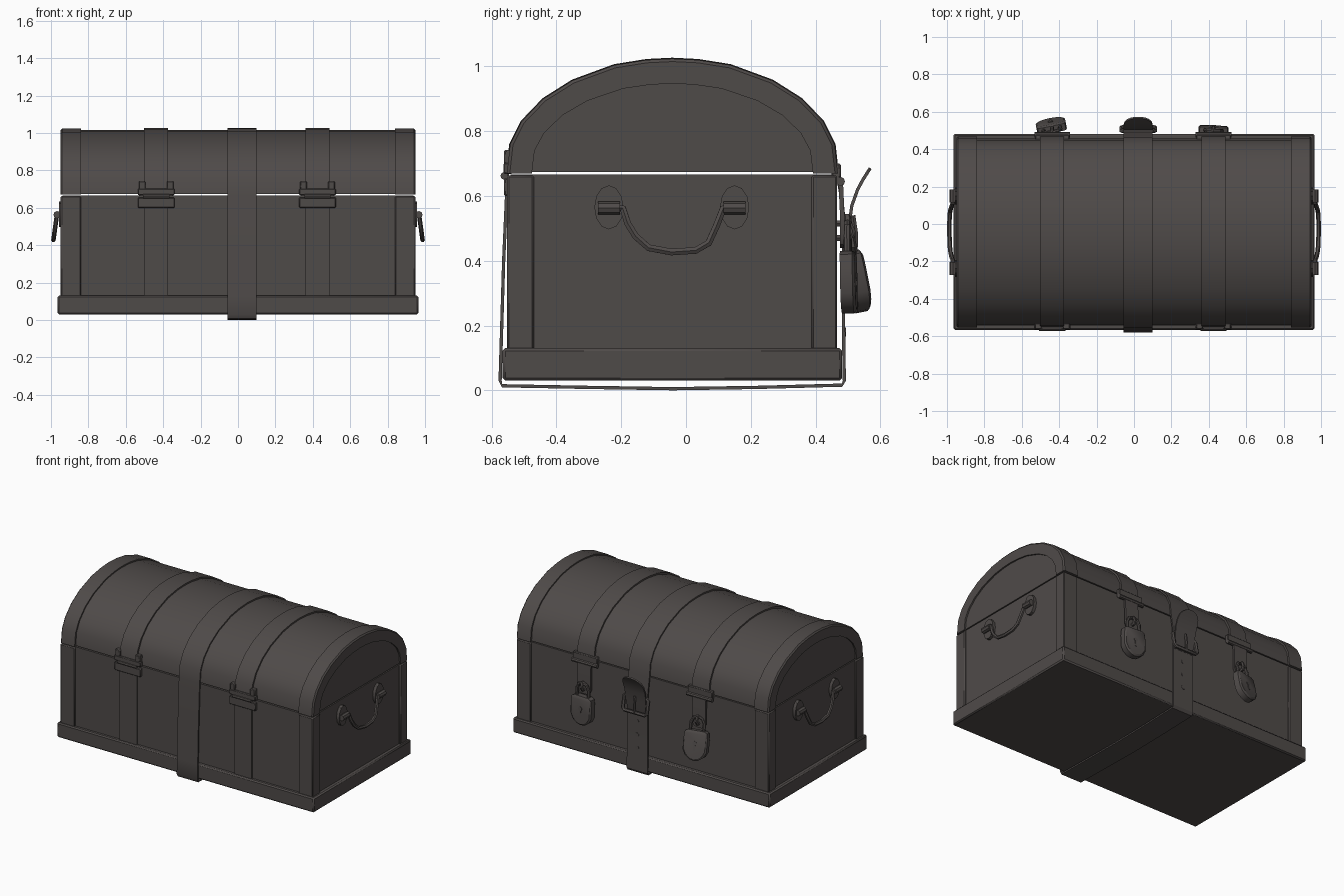
import bpy, bmesh, math
from mathutils import Vector, Matrix

if "Cube" in bpy.data.objects:
    bpy.data.objects.remove(bpy.data.objects["Cube"])


def material(name, rgb):
    m = bpy.data.materials.new(name)
    m.diffuse_color = (*rgb, 1)
    m.use_nodes = True
    m.node_tree.nodes["Principled BSDF"].inputs["Base Color"].default_value = m.diffuse_color
    return m


DARK = material("dark_grey_brown", (0.078, 0.069, 0.066))
CY, SEAM = -0.042, 0.67          # chest centre in y, height of lid seam


def loft(name, rings, closed=False, mat=DARK, xf=None):
    """Skin a list of equal-sized rings, capping the ends of open lofts."""
    bm = bmesh.new()
    vs = [[bm.verts.new(p) for p in r] for r in rings]
    n = len(rings[0])
    for i in range(len(vs) if closed else len(vs) - 1):
        a, b = vs[i], vs[(i + 1) % len(vs)]
        for j in range(n):
            k = (j + 1) % n
            bm.faces.new((a[j], a[k], b[k], b[j]))
    if not closed:
        bm.faces.new(vs[0])
        bm.faces.new(vs[-1])
    bmesh.ops.recalc_face_normals(bm, faces=bm.faces)
    if xf:
        bm.transform(xf)
    me = bpy.data.meshes.new(name)
    bm.to_mesh(me)
    bm.free()
    me.materials.append(mat)
    ob = bpy.data.objects.new(name, me)
    bpy.context.collection.objects.link(ob)
    return ob


def prism_x(name, profile, x0, x1):
    return loft(name, [[(x, y, z) for y, z in profile] for x in (x0, x1)])


def box(name, x0, x1, y0, y1, z0, z1, bevel=0):
    ob = prism_x(name, [(y0, z0), (y1, z0), (y1, z1), (y0, z1)], x0, x1)
    if bevel:
        mod = ob.modifiers.new("bevel", "BEVEL")
        mod.width = bevel
        mod.segments = 1
    return ob


def tangents(pts, closed=False):
    n = len(pts)
    return [((pts[(i + 1) % n] if closed or i < n - 1 else pts[i])
             - (pts[i - 1] if closed or i else pts[i])).normalized() for i in range(n)]


def ribbon(name, path, x, width, t):
    """Flat strap following a (y, z) path; width may vary per point."""
    pts = [Vector((0, y, z)) for y, z in path]
    ws = width if isinstance(width, list) else [width] * len(pts)
    rings = []
    for p, tan, w in zip(pts, tangents(pts), ws):
        n = tan.cross(Vector((1, 0, 0))) * t / 2
        h = Vector((w / 2, 0, 0))
        c = p + Vector((x, 0, 0))
        rings.append([c - h - n, c + h - n, c + h + n, c - h + n])
    return loft(name, rings)


def tube(name, pts, r, ref, r2=None, sides=8, closed=False, xf=None, mat=DARK):
    pts = [Vector(p) for p in pts]
    rings = []
    for p, tan in zip(pts, tangents(pts, closed)):
        a = (Vector(ref) - tan * tan.dot(Vector(ref))).normalized()
        b = tan.cross(a)
        rings.append([p + a * r * math.cos(u) + b * (r2 or r) * math.sin(u)
                      for u in (math.tau * i / sides for i in range(sides))])
    return loft(name, rings, closed, mat, xf)


HALF = [(.512, .67), (.502, .76), (.467, .83), (.40, .90), (.31, .957), (.18, 1.005), (.08, 1.021)]


def arch(d=0.0):
    """Lid outline from +y over the top to -y, shrunk inwards by d."""
    full = HALF + [(0, 1.025)] + [(-y, z) for y, z in reversed(HALF)]
    return [(CY + y * (1 - d / .512), SEAM + (z - SEAM) * (1 - d / .355)) for y, z in full]


# Body, base trim and lid
box("body", -.938, .938, -.542, .456, .05, .667)
box("base_trim", -.965, .965, -.566, .482, .03, .13, .008)
prism_x("lid", [(y, z + .004) for y, z in arch(.014)], -.938, .938)

# End rims on the lid and corner posts on the body
for s, side in ((-1, "left"), (1, "right")):
    xa, xb = s * .84, s * .948
    loft("lid_rim_" + side, [[(xa, *o), (xb - s * .008, *o), (xb, *m), (xb, *i), (xa, *i)]
         for o, m, i in zip(arch(.001), arch(.01), arch(.078))])
    box("front_post_" + side, min(xa, xb), max(xa, xb), -.553, -.47, .12, .664, .006)
    box("back_post_" + side, min(xa, xb), max(xa, xb), .387, .467, .12, .664, .006)

    # Side handle with oval plates, eyes and hanging bail
    for y in (-.238, .15):
        tube("handle_plate_" + side, [(s * .93, y, .565), (s * .95, y, .565), (s * .958, y, .565)],
             .045, (0, 1, 0), .068, 12)
        tube("handle_post_" + side, [(s * .95, y, .563), (s * .975, y, .563)], .016, (0, 1, 0))
        tube("handle_eye_" + side, [(s * .967, y - .034, .563), (s * .967, y + .034, .563)],
             .02, (1, 0, 0))
    bail = [(-.225, .563), (-.195, .562), (-.18, .515), (-.155, .475), (-.115, .44), (-.045, .427),
            (.03, .432), (.07, .455), (.095, .51), (.115, .562), (.14, .563)]
    tube("handle_" + side, [(s * (.968 + (.563 - z) * .14), y, z) for y, z in bail],
         .012, (1, 0, 0), sides=6)

# Two metal straps with hinges in front and hasps behind
for x, side in ((-.4375, "left"), (.425, "right")):
    ribbon("lid_strap_" + side, arch(.006), x, .128, .013)
    box("front_strap_" + side, x - .064, x + .064, -.552, -.535, .12, .64)
    # Front hinge
    box("hinge_lower_" + side, x - .098, x + .098, -.562, -.535, .60, .655, .004)
    box("hinge_upper_" + side, x - .098, x + .098, -.564, -.535, .668, .702, .004)
    for e in (-1, 1):
        box("hinge_ear_" + side, x + e * .075 - .018, x + e * .075 + .018, -.562, -.53, .69, .742, .004)
    tube("hinge_pin_" + side, [(x - .07, -.561, .662), (x + .07, -.561, .662)], .012, (0, 1, 0))
    # Back hasp
    box("hasp_plate_" + side, x - .092, x + .092, .45, .478, .645, .70, .005)
    tube("hasp_pin_" + side, [(x - .095, .477, .645), (x + .095, .477, .645)], .014, (0, 1, 0))
    tongue = [(.478, .64), (.482, .55), (.482, .47), (.482, .45), (.482, .44)]
    ribbon("hasp_tongue_" + side, tongue, x, [.1, .1, .1, .08, .04], .014)
    tube("staple_" + side, [(x, .45, .515), (x, .505, .515), (x, .515, .49), (x, .505, .47), (x, .45, .47)],
         .011, (1, 0, 0), sides=6)
    # Padlock, the left one swinging outwards
    tilt, turn = (.2, .2) if x < 0 else (.02, -.05)
    xf = Matrix.Translation((x, .499, .475)) @ Matrix.Rotation(turn, 4, 'Z') @ Matrix.Rotation(tilt, 4, 'X')
    half = [(.055, -.045), (.074, -.055), (.08, -.10), (.08, -.175), (.062, -.21), (.03, -.232)]
    shape = half + [(0, -.238)] + [(-a, b) for a, b in reversed(half)]
    shrink = [(a * .88, -.14 + (b + .14) * .88) for a, b in shape]
    loft("padlock_" + side, [[(a, y, b) for a, b in p] for y, p in
         ((-.022, shape), (.016, shape), (.024, shrink))], xf=xf)
    tube("shackle_" + side, [(-.045, 0, -.06), (-.045, 0, 0), (-.03, 0, .03), (0, 0, .042),
         (.03, 0, .03), (.045, 0, 0), (.045, 0, -.06)], .011, (0, 1, 0), xf=xf)
    # Keyhole: round top and narrow slot
    tube("keyhole_top_" + side, [(0, .02, -.125), (0, .027, -.125)], .014, (1, 0, 0), xf=xf)
    loft("keyhole_slot_" + side, [[(-.005, y, -.13), (.005, y, -.13), (.008, y, -.172), (-.008, y, -.172)]
         for y in (.02, .0265)], xf=xf)

# Leather belt around the middle
BX = .0225
path = [(.494, .47), (.482, .58)] + arch(.003) + [
    (-.563, .4), (-.571, .13), (-.574, .03), (-.568, .014), (-.3, .009), (-.04, .005), (.22, .009),
    (.482, .016), (.489, .03), (.487, .13), (.486, .3), (.486, .48)]
ribbon("belt", path, BX, .155, .01)

# Loose belt end with rounded tip
ribbon("belt_tip", [(.488, .43), (.502, .5), (.512, .57), (.53, .62), (.546, .65), (.557, .667), (.565, .68), (.569, .686)],
       BX, [.14, .15, .155, .155, .142, .115, .075, .03], .01)

# Buckle frame, prong and belt holes
frame = [(-.078, .43), (-.09, .442), (-.09, .522), (-.078, .534), (.078, .534), (.09, .522), (.09, .442), (.078, .43)]
tube("buckle", [(BX + a, .508 + (.48 - z) * .2, z) for a, z in frame], .012, (0, 1, 0), sides=6, closed=True)
tube("buckle_prong", [(BX, .522, .43), (BX, .524, .48), (BX, .515, .54)], .009, (1, 0, 0), sides=6)
for z in (.36, .27, .18):
    tube("belt_hole", [(BX, .488, z), (BX, .4935, z)], .014, (1, 0, 0))

# Smooth shading with sharp edges kept
bpy.ops.object.select_all(action='SELECT')
bpy.context.view_layer.objects.active = bpy.data.objects["lid"]
bpy.ops.object.shade_smooth_by_angle(angle=math.radians(32))
